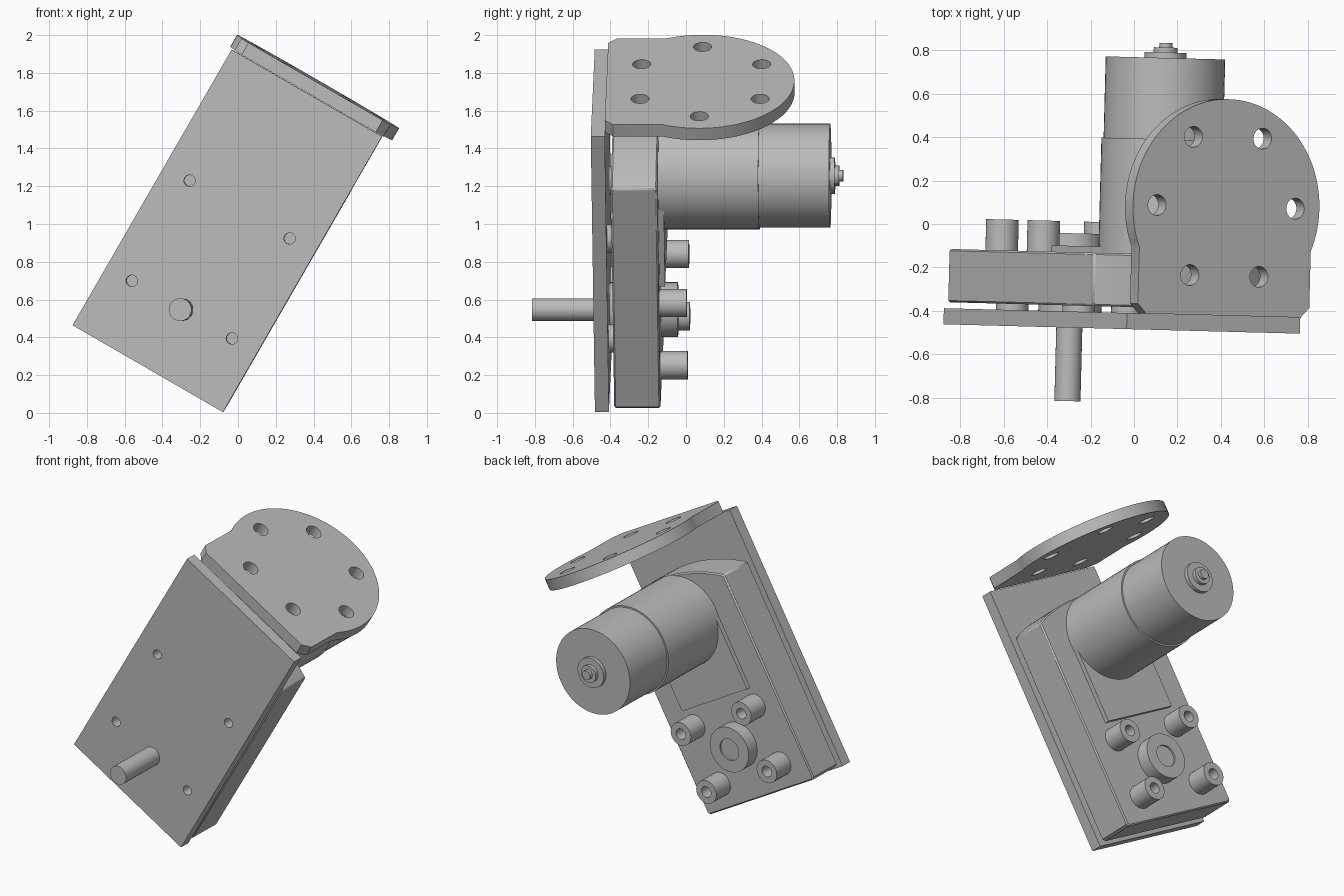
import bpy, bmesh
from math import sin, cos, pi, radians, sqrt, asin
from mathutils import Matrix

cube = bpy.data.objects.get("Cube")
if cube:
    bpy.data.objects.remove(cube, do_unlink=True)

grey = bpy.data.materials.new("plain grey")
grey.use_nodes = True
colour = (0.5, 0.5, 0.5, 1)
grey.diffuse_color = colour
grey.node_tree.nodes["Principled BSDF"].inputs["Base Color"].default_value = colour

# Whole assembly leans 30 degrees and is turned slightly about the vertical
POSE = (Matrix.Rotation(radians(-1.5), 4, 'Z') @ Matrix.Rotation(radians(30), 4, 'Y')
        @ Matrix.Translation((-0.52, 0, -0.03)))
UPRIGHT = Matrix.Rotation(radians(90), 4, 'X')
parts = []


def arc(cx, cy, r, a0, a1, n):
    return [(cx + r * cos(a0 + (a1 - a0) * i / n), cy + r * sin(a0 + (a1 - a0) * i / n))
            for i in range(n + 1)]


def circle(cx, cy, r, n=48):
    return arc(cx, cy, r, 0, 2 * pi, n)[:-1]


def slab(name, outline, lo, hi, holes=(), upright=True):
    """Filled outline with holes; upright spans lo..hi in depth (y), else in height."""
    curve = bpy.data.curves.new(name, 'CURVE')
    curve.dimensions = '2D'
    curve.fill_mode = 'BOTH'
    curve.extrude = (hi - lo) / 2
    for loop in [outline, *holes]:
        spline = curve.splines.new('POLY')
        spline.points.add(len(loop) - 1)
        for point, (x, y) in zip(spline.points, loop):
            point.co = (x, y, 0, 1)
        spline.use_cyclic_u = True
    temp = bpy.data.objects.new(name + "_outline", curve)
    bpy.context.collection.objects.link(temp)
    bpy.context.view_layer.update()
    deps = bpy.context.evaluated_depsgraph_get()
    mesh = bpy.data.meshes.new_from_object(temp.evaluated_get(deps))
    bpy.data.objects.remove(temp, do_unlink=True)
    bpy.data.curves.remove(curve)

    mid = (lo + hi) / 2
    place = Matrix.Translation((0, mid, 0)) @ UPRIGHT if upright else Matrix.Translation((0, 0, mid))
    bm = bmesh.new()
    bm.from_mesh(mesh)
    bmesh.ops.remove_doubles(bm, verts=bm.verts, dist=1e-5)
    if not holes:
        bmesh.ops.dissolve_limit(bm, angle_limit=0.001, verts=bm.verts, edges=bm.edges)
    bmesh.ops.recalc_face_normals(bm, faces=bm.faces)
    bm.transform(place)
    bm.to_mesh(mesh)
    bm.free()
    mesh.name = name
    mesh.materials.clear()
    mesh.materials.append(grey)
    ob = bpy.data.objects.new(name, mesh)
    ob.matrix_world = POSE
    bpy.context.collection.objects.link(ob)
    parts.append(ob)
    return ob


SHAFT_V, MOTOR_V = 0.361, 1.18
corners = [(sx, sy) for sx in (-1, 1) for sy in (-1, 1)]

# Mounting plate with four screw holes
screws = [(0.306 * sx, 0.667 + 0.306 * sy) for sx, sy in corners]
slab("mounting_plate", [(-0.46, 0), (0.46, 0), (0.46, 1.685), (-0.46, 1.685)], -0.484, -0.41,
     [circle(x, v, 0.03, 24) for x, v in screws])
for i, (x, v) in enumerate(screws):
    slab(f"spacer_{i + 1}", circle(x, v, 0.075, 32), -0.412, -0.38, [circle(x, v, 0.03, 24)])

# Gearbox with a gently arched top
R = 1.07
half = asin(0.455 / R)
body = [(-0.44, 0.015), (0.44, 0.015), (0.455, 0.03)]
body += arc(0, 1.461 - R, R, pi / 2 - half, pi / 2 + half, 20) + [(-0.455, 0.03)]
gearbox = slab("gearbox", body, -0.382, -0.137)
bevel = gearbox.modifiers.new("edge_bevel", 'BEVEL')
bevel.width = 0.008
bevel.segments = 1
bevel.limit_method = 'ANGLE'
bevel.angle_limit = radians(60)

# Raised pad that runs down from the motor
slab("motor_pad", [(-0.28, 0.665), (0.28, 0.665)] + arc(0, MOTOR_V, 0.28, 0, pi, 32), -0.14, -0.108)

# Motor: front can, rear can and end bearing steps
for name, r, lo, hi in [("motor_front_can", 0.285, -0.14, 0.393),
                        ("motor_rear_can", 0.275, 0.39, 0.767),
                        ("motor_bearing", 0.097, 0.765, 0.792),
                        ("motor_bearing_collar", 0.055, 0.79, 0.815),
                        ("motor_shaft_tip", 0.03, 0.81, 0.836)]:
    slab(name, circle(0, MOTOR_V, r, 64), lo, hi)

# Output shaft and its bosses
slab("output_shaft", circle(0, SHAFT_V, 0.06), -0.822, -0.07)
slab("front_boss", circle(0, SHAFT_V, 0.145), -0.412, -0.38)
slab("rear_boss", circle(0, SHAFT_V, 0.145), -0.14, -0.05, [circle(0, SHAFT_V, 0.07)])
slab("rear_boss_core", circle(0, SHAFT_V, 0.0705), -0.14, -0.062)

# Four hollow posts around the rear boss
for i, (sx, sy) in enumerate(corners):
    x, v = 0.26 * sx, SHAFT_V + 0.19 * sy
    slab(f"rear_post_{i + 1}", circle(x, v, 0.075, 32), -0.14, 0.005, [circle(x, v, 0.035, 24)])

# Round-ended flange on top with a ring of six holes
fx, fy, fr, side = 0.008, 0.09, 0.495, 0.455
dip = asin(sqrt(fr ** 2 - side ** 2) / fr)
flange = [(fx - side + 0.045, -0.41), (fx + side - 0.045, -0.41), (fx + side, -0.365)]
flange += arc(fx, fy, fr, -dip, pi + dip, 72) + [(fx - side, -0.365)]
slab("top_flange", flange, 1.687, 1.76,
     [circle(fx + 0.367 * cos(k * pi / 3), fy + 0.367 * sin(k * pi / 3), 0.048, 32) for k in range(6)],
     upright=False)

# Smooth round walls, keep edges sharp
bpy.ops.object.select_all(action='DESELECT')
for ob in parts:
    ob.select_set(True)
bpy.context.view_layer.objects.active = parts[0]
bpy.ops.object.shade_smooth_by_angle(angle=radians(30))
